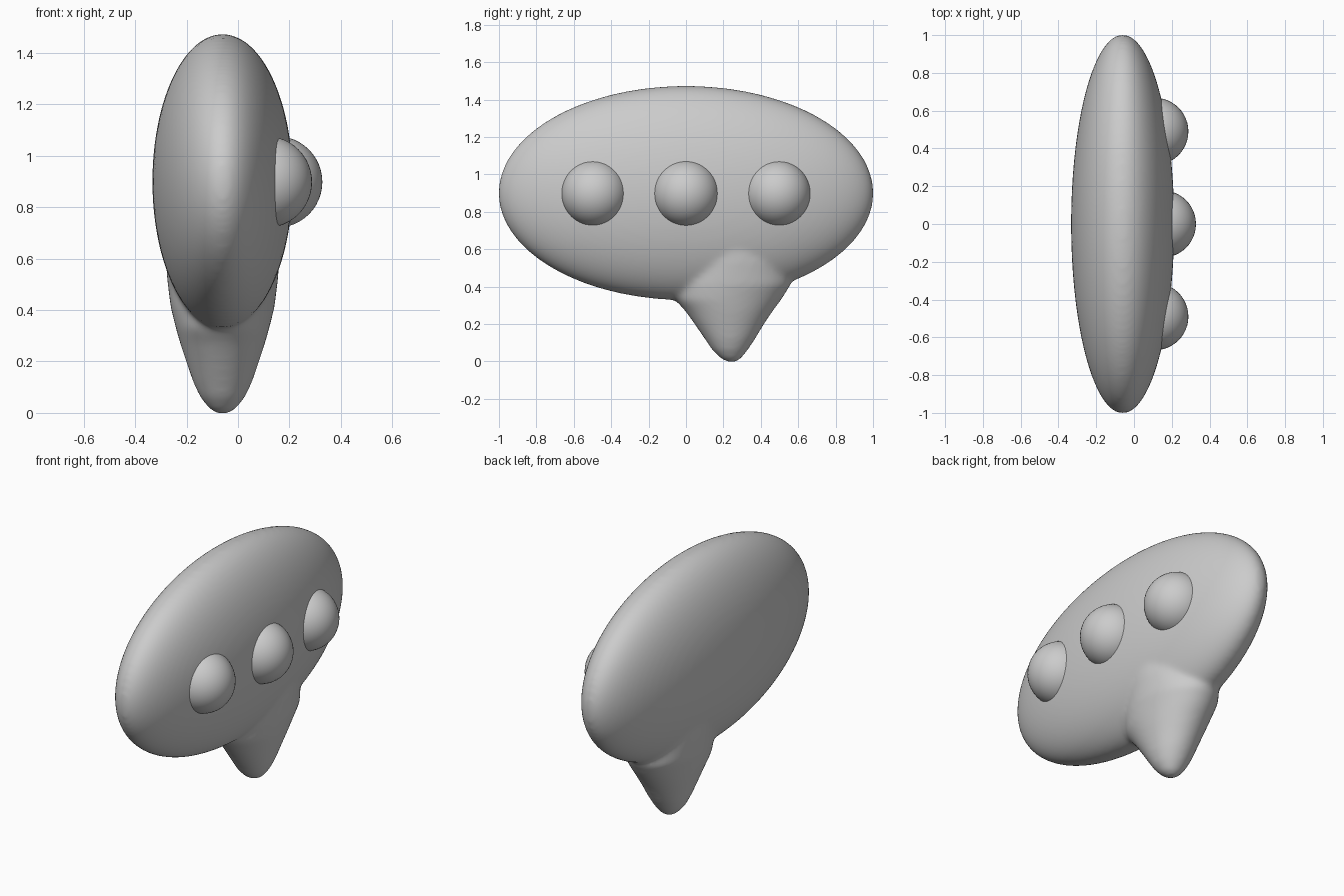
import bpy, bmesh, math
from mathutils import Matrix

if "Cube" in bpy.data.objects:
    bpy.data.objects.remove(bpy.data.objects["Cube"])

CX = -0.06  # mid-plane of the bubble thickness


def new_object(name, bm):
    mesh = bpy.data.meshes.new(name)
    bm.to_mesh(mesh)
    bm.free()
    obj = bpy.data.objects.new(name, mesh)
    bpy.context.collection.objects.link(obj)
    return obj


def smooth(obj):
    for p in obj.data.polygons:
        p.use_smooth = True


# Bubble body: flattened ellipsoid
bm = bmesh.new()
bmesh.ops.create_uvsphere(
    bm, u_segments=96, v_segments=48, radius=1,
    matrix=Matrix.Translation((CX, 0, 0.9)) @ Matrix.Diagonal((0.273, 1.003, 0.573, 1)))

# Tail: lofted oval rings (z, half thickness, y min, y max)
rings = [
    (-0.003, 0.020, 0.220, 0.270), (0.015, 0.052, 0.185, 0.295),
    (0.06, 0.087, 0.140, 0.330), (0.12, 0.115, 0.100, 0.370),
    (0.20, 0.142, 0.045, 0.418), (0.27, 0.165, -0.005, 0.465),
    (0.33, 0.182, -0.060, 0.510), (0.41, 0.202, -0.070, 0.560),
    (0.53, 0.217, -0.030, 0.540), (0.68, 0.225, 0.050, 0.450),
]
N = 48
loops = []
for z, rx, y0, y1 in rings:
    loops.append([bm.verts.new((CX + rx * math.cos(2 * math.pi * i / N),
                                (y0 + y1) / 2 + (y1 - y0) / 2 * math.sin(2 * math.pi * i / N), z))
                  for i in range(N)])
for a, b in zip(loops, loops[1:]):
    for i in range(N):
        j = (i + 1) % N
        bm.faces.new((a[i], a[j], b[j], b[i]))
bm.faces.new(loops[0][::-1])
bm.faces.new(loops[-1])
bubble = new_object("speech_bubble", bm)

# Fuse body and tail, then soften the joint
remesh = bubble.modifiers.new("fuse", 'REMESH')
remesh.mode = 'VOXEL'
remesh.voxel_size = 0.014
remesh.use_smooth_shade = True
soft = bubble.modifiers.new("soften", 'SMOOTH')
soft.factor = 0.5
soft.iterations = 14
smooth(bubble)

# Three round dots on the +x face
for name, x, y in (("dot_left", 0.11, -0.49), ("dot_middle", 0.15, 0), ("dot_right", 0.11, 0.49)):
    bm = bmesh.new()
    bmesh.ops.create_uvsphere(bm, u_segments=48, v_segments=24, radius=0.178,
                              matrix=Matrix.Translation((x, y, 0.898)))
    smooth(new_object(name, bm))
